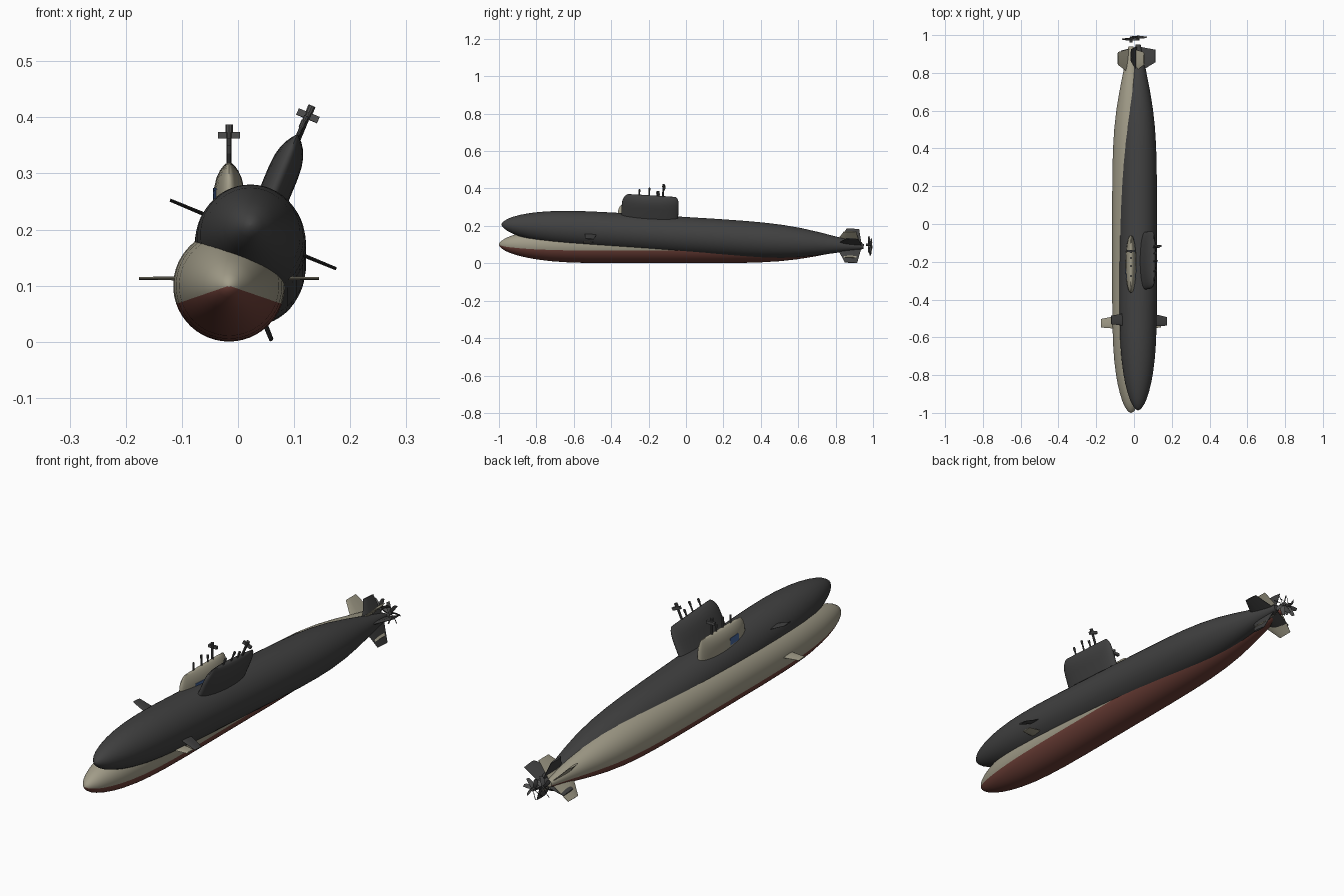
import bpy, bmesh, math
from mathutils import Matrix, Vector

if "Cube" in bpy.data.objects:
    bpy.data.objects.remove(bpy.data.objects["Cube"])


def material(name, rgb):
    m = bpy.data.materials.new(name)
    m.diffuse_color = (*rgb, 1)
    m.use_nodes = True
    m.node_tree.nodes["Principled BSDF"].inputs["Base Color"].default_value = m.diffuse_color
    return m


SAND = material("sand_paint", (0.36, 0.335, 0.25))
RED = material("red_antifouling", (0.16, 0.052, 0.04))
BLACK = material("charcoal_paint", (0.052, 0.052, 0.052))
METAL = material("dark_metal", (0.075, 0.075, 0.075))
BLUE = material("blue_panel", (0.06, 0.13, 0.33))


def finish(bm, name, mats, M, angle=35):
    """Turn a bmesh into a smooth-shaded object placed with matrix M."""
    bmesh.ops.recalc_face_normals(bm, faces=bm.faces)
    me = bpy.data.meshes.new(name)
    bm.to_mesh(me)
    bm.free()
    for m in mats:
        me.materials.append(m)
    ob = bpy.data.objects.new(name, me)
    bpy.context.collection.objects.link(ob)
    ob.matrix_world = M
    bpy.ops.object.select_all(action='DESELECT')
    ob.select_set(True)
    bpy.context.view_layer.objects.active = ob
    bpy.ops.object.shade_smooth_by_angle(angle=math.radians(angle))
    return ob


def loft(bm, rings, caps=True):
    """Skin a list of closed rings of points."""
    vr = [[bm.verts.new(p) for p in r] for r in rings]
    n = len(vr[0])
    for a, b in zip(vr, vr[1:]):
        for i in range(n):
            bm.faces.new((a[i], a[(i + 1) % n], b[(i + 1) % n], b[i]))
    if caps:
        bm.faces.new(vr[0])
        bm.faces.new(vr[-1])


def rod(bm, p, q, r, n=10):
    d = Vector(q) - Vector(p)
    M = Matrix.Translation((Vector(p) + Vector(q)) / 2) @ d.to_track_quat('Z', 'Y').to_matrix().to_4x4()
    bmesh.ops.create_cone(bm, cap_ends=True, segments=n, radius1=r, radius2=r, depth=d.length, matrix=M)


def box(bm, c, s):
    bmesh.ops.create_cube(bm, size=1, matrix=Matrix.Translation(c) @ Matrix.Diagonal((*s, 1)))


# hull radius along its length (y, r)
HULL = [(-1, .002), (-.995, .012), (-.985, .021), (-.965, .034), (-.94, .045), (-.9, .058),
        (-.85, .070), (-.8, .079), (-.72, .089), (-.64, .0945), (-.54, .098), (-.4, .0995),
        (-.1, .0995), (.15, .0995), (.3, .098), (.4, .095), (.5, .089), (.6, .078),
        (.7, .0615), (.8, .042), (.87, .028), (.92, .018), (.94, .013)]
# ring angles with an exact seam 19 degrees below the horizontal
SEAM = math.radians(19)
ANG = [-SEAM + (math.pi + 2 * SEAM) * i / 30 for i in range(30)] + \
      [math.pi + SEAM + (math.pi - 2 * SEAM) * i / 20 for i in range(20)]


def hull(name, M, top, bottom):
    bm = bmesh.new()
    loft(bm, [[(r * math.cos(a), y, r * math.sin(a)) for a in ANG] for y, r in HULL])
    for f in bm.faces:
        c = f.calc_center_median()
        if math.atan2(c.z, abs(c.x)) < -SEAM and len(f.verts) == 4:
            f.material_index = 1
    finish(bm, name, [top, bottom], M)


# sail levels: height, half width, front y, back y
LEVELS = [(.06, .028, -.365, -.06), (.15, .028, -.365, -.06), (.175, .0265, -.364, -.061),
          (.192, .0225, -.360, -.063), (.205, .0165, -.353, -.067),
          (.214, .010, -.345, -.072), (.219, .004, -.337, -.078)]


def sail(name, M, mat):
    bm = bmesh.new()
    rings = []
    for z, w, f, b in LEVELS:
        ring = []
        for i in range(36):
            t = 2 * math.pi * i / 36
            s = math.sin(t)
            ring.append((w * math.copysign(abs(s) ** .9, s), (f + b) / 2 + (b - f) / 2 * math.cos(t), z))
        rings.append(ring)
    loft(bm, rings)
    finish(bm, name, [mat], M, 50)


def sail_panel(name, M, side):
    """Thin curved plate lying on the side of the sail."""
    bm = bmesh.new()
    rings = []
    for i in range(7):
        y = -.235 - .06 * i / 6
        u = (y + .2125) / .1525
        x = .028 * (1 - u * u) ** .45
        rings.append([(side * (x + dx), y, z) for dx, z in
                      ((-.003, .145), (.0012, .145), (.0005, .174), (-.004, .174))])
    loft(bm, rings)
    finish(bm, name, [BLUE], M)


def fin(name, M, mat, root, tip, thick):
    """Tapered fin along local +x; root and tip are (x, front y, back y)."""
    bm = bmesh.new()
    rings = []
    for (x, f, b), t in ((root, thick), (tip, thick * .8)):
        c = b - f
        sec = [(f, 0), (f + .12 * c, .7), (f + .35 * c, 1), (f + .7 * c, .7), (b, .15)]
        rings.append([(x, y, t * h / 2) for y, h in sec] +
                     [(x, y, -t * h / 2) for y, h in reversed(sec[1:])])
    loft(bm, rings)
    finish(bm, name, [mat], M, 30)


def masts(name, M):
    bm = bmesh.new()
    for y, top, r in ((-.275, .250, .0035), (-.222, .262, .0035), (-.18, .247, .0035), (-.148, .287, .005)):
        rod(bm, (0, y, .19), (0, y, top), r)
        rod(bm, (0, y, top - .014), (0, y, top), r * 1.4)
    box(bm, (0, -.143, .268), (.040, .010, .012))   # radar bar
    finish(bm, name, [METAL], M)


def propeller(name, M):
    bm = bmesh.new()
    rod(bm, (0, .962, 0), (0, .988, 0), .007, 12)
    for k in range(7):
        R = Matrix.Rotation(2 * math.pi * k / 7, 4, 'Y')
        rings = []
        for i in range(5):
            t = i / 4
            r = .004 + .041 * t
            c = .006 + .003 * math.sin(math.pi * t)      # half chord
            p = math.radians(55 - 25 * t)                # twist
            sweep = .010 * t * t
            rings.append([R @ Vector((sweep + a * c * math.cos(p) - h * math.sin(p),
                                      .978 + a * c * math.sin(p) + h * math.cos(p), r))
                          for a, h in ((-1, 0), (0, .0012), (1, 0), (0, -.0012))])
        loft(bm, rings)
    finish(bm, name, [METAL], M)


def submarine(prefix, M, top, bottom):
    hull(prefix + "_hull", M, top, bottom)
    sail(prefix + "_sail", M, top)
    masts(prefix + "_masts", M)
    propeller(prefix + "_propeller", M)
    # bow planes
    for side, half_turn in (("right", 0), ("left", math.pi)):
        P = M @ Matrix.Translation((0, 0, .013))
        if half_turn:
            P = P @ Matrix.Scale(-1, 4, (1, 0, 0))
        fin(f"{prefix}_bow_plane_{side}", P, top, (.07, -.555, -.485), (.16, -.548, -.503), .007)
    # X-shaped stern fins
    for k in range(4):
        R = M @ Matrix.Rotation(math.radians(45 + 90 * k), 4, 'Y')
        fin(f"{prefix}_stern_fin_{k + 1}", R, top, (.01, .795, .928), (.098, .843, .91), .010)


# upright two-tone boat
LIGHT = Matrix.Translation((-.016, 0, .1))
submarine("light_boat", LIGHT, SAND, RED)
for s, n in ((-1, "left"), (1, "right")):
    sail_panel("light_boat_sail_panel_" + n, LIGHT, s)

# rolled and pitched dark boat leaning over it
DARK = (Matrix.Translation((.022, .012, .147)) @ Matrix.Rotation(-.061, 4, 'X')
        @ Matrix.Rotation(math.radians(22.5), 4, 'Y'))
submarine("dark_boat", DARK, BLACK, BLACK)
